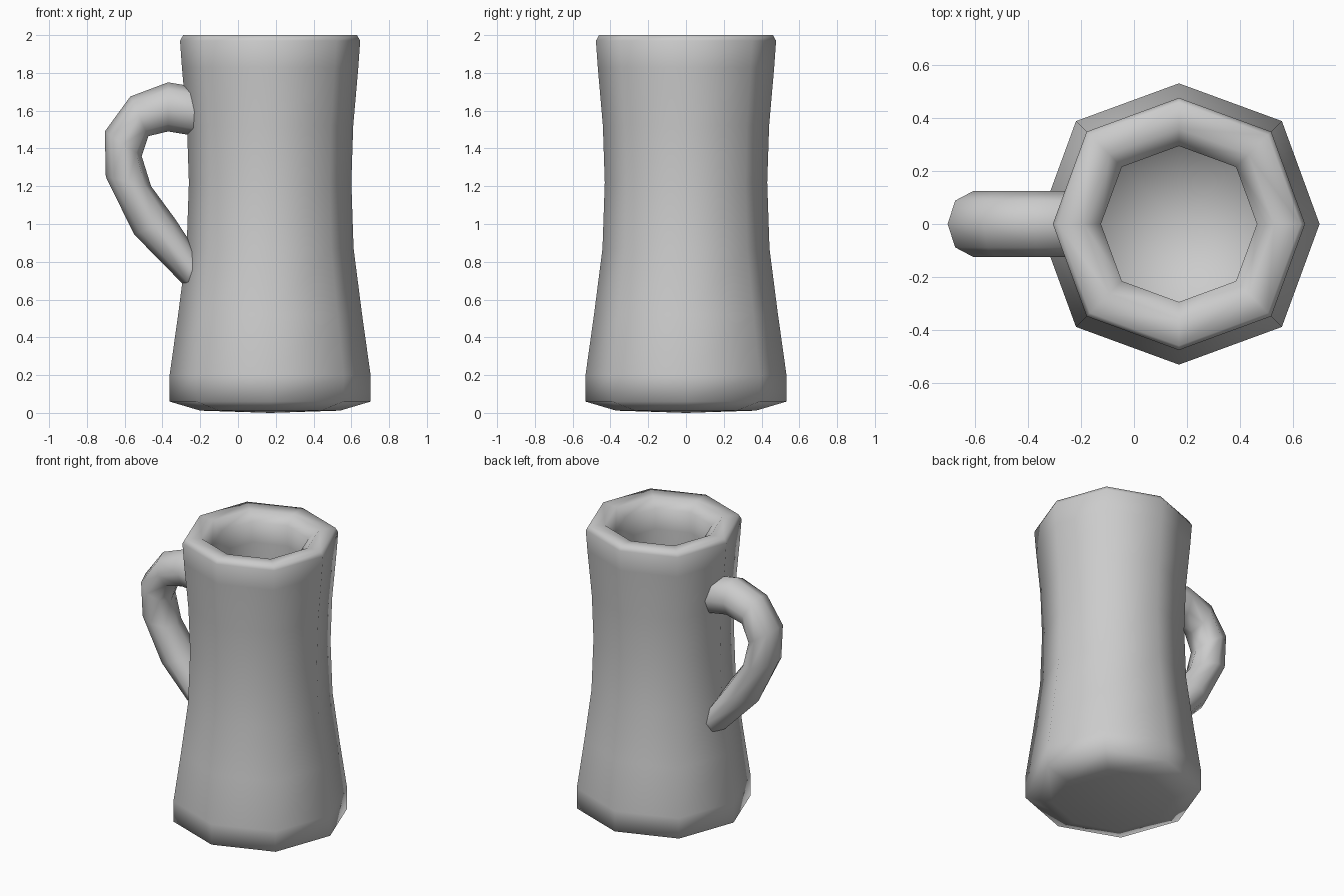
import bpy, bmesh, math
from mathutils import Vector

if "Cube" in bpy.data.objects:
    bpy.data.objects.remove(bpy.data.objects["Cube"])

SIDES = 8
CX = 0.17


def loft(name, rings, start=None, end=None):
    """Skin a list of 8-point rings, closing the ends on a centre point if given."""
    bm = bmesh.new()
    loops = [[bm.verts.new(p) for p in ring] for ring in rings]
    for a, b in zip(loops, loops[1:]):
        for i in range(SIDES):
            j = (i + 1) % SIDES
            bm.faces.new((a[i], a[j], b[j], b[i]))
    for loop, tip in ((loops[0], start), (loops[-1], end)):
        if tip:
            c = bm.verts.new(tip)
            for i in range(SIDES):
                bm.faces.new((loop[i], loop[(i + 1) % SIDES], c))
    bmesh.ops.recalc_face_normals(bm, faces=bm.faces)
    mesh = bpy.data.meshes.new(name)
    bm.to_mesh(mesh)
    bm.free()
    for p in mesh.polygons:
        p.use_smooth = True
    obj = bpy.data.objects.new(name, mesh)
    bpy.context.collection.objects.link(obj)
    return obj


def body_ring(r, z):
    ring = []
    for i in range(SIDES):
        a = math.tau * i / SIDES
        k = r * (1.035 if i % 2 else 1.0)  # diagonal corners sit slightly wider
        ring.append((CX + k * math.cos(a), k * math.sin(a), z))
    return ring


# Mug body: outside from base to rim, over the lip, down the inside to the floor
profile = [(0.37, 0.012), (0.532, 0.06), (0.532, 0.20), (0.487, 0.52),
           (0.442, 0.87), (0.43, 1.22), (0.44, 1.52), (0.467, 1.83),
           (0.477, 1.97), (0.46, 2.0), (0.36, 1.995), (0.295, 1.94),
           (0.295, 1.80), (0.30, 1.22), (0.32, 0.80), (0.36, 0.35), (0.30, 0.20)]
loft("mug_body", [body_ring(r, z) for r, z in profile],
     (CX, 0, 0.0), (CX, 0, 0.17))

# Handle: each ring spans an outer and inner point of the side silhouette
spans = [((-0.19, 1.71), (-0.19, 1.46)), ((-0.25, 1.73), (-0.25, 1.47)),
         ((-0.37, 1.75), (-0.37, 1.49)), ((-0.57, 1.675), (-0.475, 1.465)),
         ((-0.705, 1.49), (-0.51, 1.36)), ((-0.70, 1.25), (-0.46, 1.20)),
         ((-0.55, 0.945), (-0.335, 1.03)), ((-0.28, 0.67), (-0.23, 0.87)),
         ((-0.20, 0.63), (-0.18, 0.80))]
rings = []
for (ox, oz), (ix, iz) in spans:
    outer, inner = Vector((ox, 0, oz)), Vector((ix, 0, iz))
    mid, half = (outer + inner) / 2, (outer - inner) / 2
    rings.append([mid + half * math.cos(math.tau * i / SIDES)
                  + Vector((0, 0.125 * math.sin(math.tau * i / SIDES), 0))
                  for i in range(SIDES)])
loft("mug_handle", rings)
